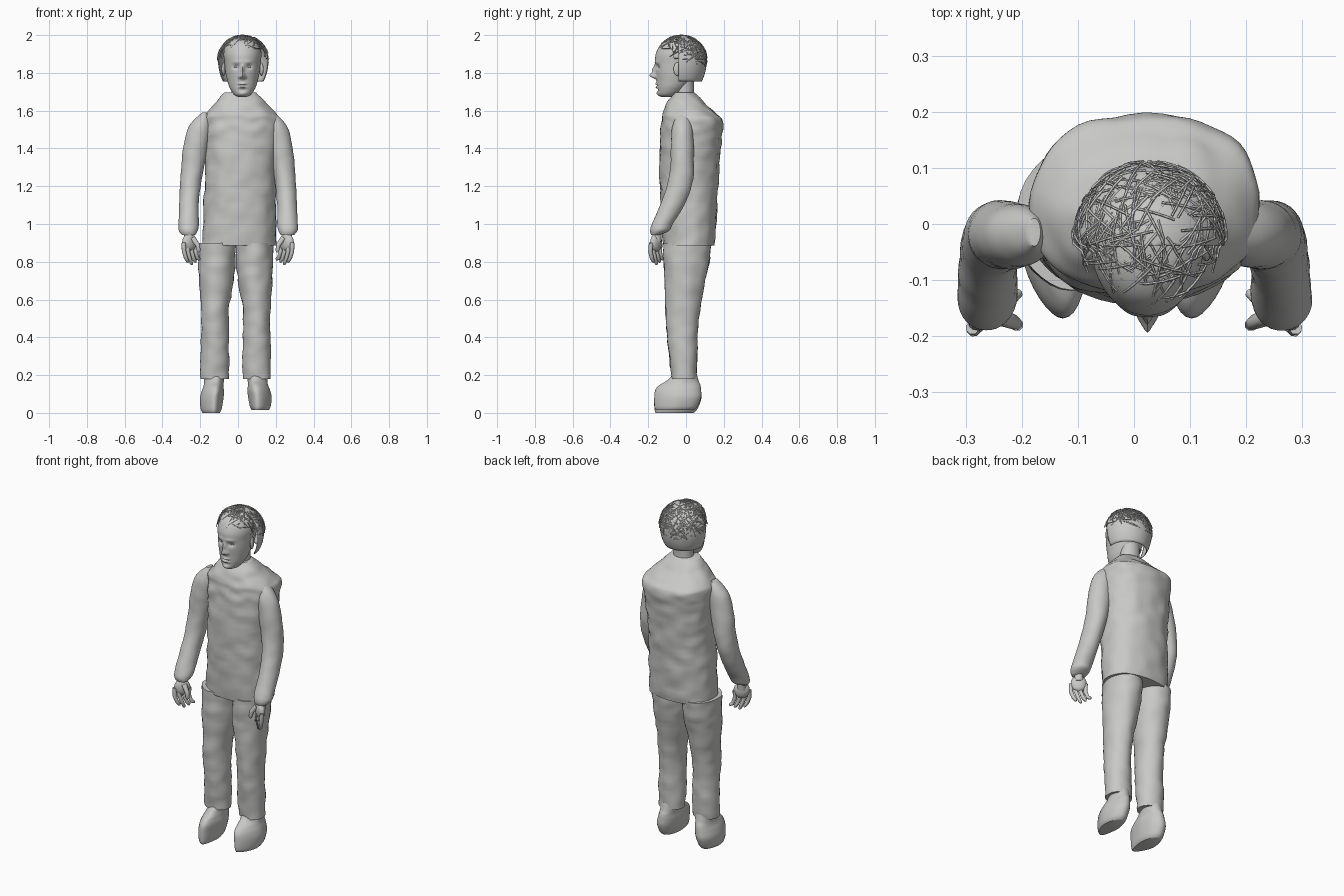
import bpy, bmesh, math, random
from mathutils import Vector, Matrix, noise

random.seed(4)
if "Cube" in bpy.data.objects:
    bpy.data.objects.remove(bpy.data.objects["Cube"], do_unlink=True)

grey = bpy.data.materials.new("plain grey")
grey.use_nodes = True
tone = (0.58, 0.58, 0.57, 1)
grey.diffuse_color = tone
grey.node_tree.nodes["Principled BSDF"].inputs["Base Color"].default_value = tone


def finish(bm, name, angle=50):
    bmesh.ops.recalc_face_normals(bm, faces=bm.faces)
    mesh = bpy.data.meshes.new(name)
    bm.to_mesh(mesh)
    bm.free()
    mesh.materials.append(grey)
    ob = bpy.data.objects.new(name, mesh)
    bpy.context.collection.objects.link(ob)
    bpy.ops.object.select_all(action='DESELECT')
    ob.select_set(True)
    bpy.context.view_layer.objects.active = ob
    bpy.ops.object.shade_smooth_by_angle(angle=math.radians(angle))
    return ob


def smooth_rows(rows, steps):
    """Catmull-Rom interpolation between profile rows."""
    out = []
    for i in range(len(rows) - 1):
        a, b, c, d = (rows[min(max(i + k, 0), len(rows) - 1)] for k in (-1, 0, 1, 2))
        for s in range(steps):
            t = s / steps
            out.append([q + t / 2 * (r - p + t * (2 * p - 5 * q + 4 * r - w + t * (3 * (q - r) + w - p)))
                        for p, q, r, w in zip(a, b, c, d)])
    return out + [list(rows[-1])]


def loft(name, rows, side=1, dx=0, segs=32, steps=5, power=2, rough=0, shape=None):
    """Stack rounded sections; each row is height, x, half width, front y, back y."""
    bm = bmesh.new()
    rings = []
    for z, x, hw, front, back in smooth_rows(rows, steps):
        ring = []
        for k in range(segs):
            a = math.tau * k / segs
            c, s = math.cos(a), math.sin(a)
            p = Vector((side * x + dx + hw * math.copysign(abs(c) ** (2 / power), c),
                        (front + back) / 2 + (back - front) / 2 * math.copysign(abs(s) ** (2 / power), s), z))
            if rough:
                n = noise.noise(Vector((p.x * 14, p.y * 14, p.z * 20)))
                p += Vector((c, s, 0)) * n * rough
            if shape:
                p = shape(p, s)
            ring.append(bm.verts.new(p))
        rings.append(ring)
    for lo, hi in zip(rings, rings[1:]):
        for k in range(segs):
            n = (k + 1) % segs
            bm.faces.new((lo[k], lo[n], hi[n], hi[k]))
    bm.faces.new(rings[0])
    bm.faces.new(rings[-1])
    return finish(bm, name)


def ellipsoid(name, centre, radii, turn=0):
    bm = bmesh.new()
    bmesh.ops.create_uvsphere(bm, u_segments=20, v_segments=12, radius=1)
    bm.transform(Matrix.Translation(centre) @ Matrix.Rotation(turn, 4, 'Z') @ Matrix.Diagonal((*radii, 1)))
    return finish(bm, name)


def tube(name, points, radii):
    """Tapered finger along a path."""
    curve = bpy.data.curves.new(name, 'CURVE')
    curve.dimensions = '3D'
    curve.bevel_depth = 1
    curve.bevel_resolution = 2
    curve.use_fill_caps = True
    sp = curve.splines.new('POLY')
    sp.points.add(len(points) - 1)
    for q, co, r in zip(sp.points, points, radii):
        q.co, q.radius = (*co, 1), r
    sp.use_smooth = True
    curve.materials.append(grey)
    bpy.context.collection.objects.link(bpy.data.objects.new(name, curve))


# Torso
loft("torso", [(.885, .005, .197, -.12, .15), (1.1, .01, .19, -.135, .165), (1.3, .015, .19, -.14, .175),
               (1.48, .02, .2, -.135, .19), (1.55, .02, .203, -.128, .195), (1.585, .018, .185, -.122, .16),
               (1.64, .015, .135, -.1, .1), (1.695, .012, .085, -.07, .045)],
     segs=56, steps=8, power=2.3, rough=.009)

arm = [(.943, .262, .036, -.185, -.135), (.965, .264, .05, -.19, -.09), (1.0, .262, .054, -.18, -.07),
       (1.1, .26, .052, -.137, -.01), (1.2, .253, .055, -.1, .03), (1.3, .24, .06, -.083, .042),
       (1.4, .225, .065, -.08, .04), (1.5, .205, .062, -.075, .035), (1.55, .19, .045, -.06, .025),
       (1.59, .178, .012, -.04, .01)]
leg = [(.18, .112, .075, -.075, .055), (.3, .11, .075, -.09, .06), (.42, .11, .073, -.1, .06),
       (.55, .11, .074, -.108, .075), (.7, .102, .092, -.112, .1), (.8, .1, .098, -.118, .125),
       (.9, .1, .099, -.118, .135)]
shoe = [(.0, .13, .045, -.16, .04), (.02, .13, .055, -.167, .06), (.07, .128, .062, -.168, .08),
        (.11, .122, .06, -.163, .08), (.14, .118, .053, -.14, .076), (.165, .115, .052, -.1, .066),
        (.21, .113, .056, -.06, .055)]

for side, word in ((1, "left"), (-1, "right")):
    dx = -.012
    loft(word + "_arm", arm, side, rough=.003)
    loft(word + "_trouser_leg", leg, side, dx, rough=.007)

    # Shoes taper towards a toe that turns outward
    def toe(p, s, side=side):
        if s < 0:
            mid = side * .12 + dx
            p.x = mid + (p.x - mid) * (1 + .25 * s) - side * .012 * s * s
        if side > 0:
            p.z = .015 + p.z * .95
        return p
    loft(word + "_shoe", shoe, side, dx, shape=toe)

    # Hands: wrist, palm, four fingers and a thumb
    tube(word + "_wrist", [(side * .262, -.15, .97), (side * .26, -.155, .91)], (.025, .026))
    ellipsoid(word + "_palm", (side * .257, -.158, .902), (.044, .024, .048), side * -.6)
    for i in range(4):
        t = i / 3
        x, y = .288 - .06 * t, -.185 + .05 * t
        low = .79 + .012 * abs(i - 1)
        tube(f"{word}_finger_{i + 1}",
             [(side * x, y, .9), (side * (x - .002), y - .004, .855), (side * (x - .012), y + .004, .82),
              (side * (x - .022), y + .012, low), (side * (x - .024), y + .014, low - .006)],
             (.012, .012, .011, .009, .004))
    tube(word + "_thumb", [(side * .24, -.165, .925), (side * .214, -.175, .89), (side * .208, -.18, .86),
                           (side * .21, -.18, .85)], (.016, .013, .011, .005))

# Neck and head
mid = .024
loft("neck", [(1.64, .02, .065, -.065, .045), (1.7, .022, .056, -.06, .042), (1.8, mid, .058, -.065, .045)])

# Face relief: sideways offset, height, width, spread, depth
bumps = [(0, 1.785, .012, .014, -.033), (0, 1.815, .008, .022, -.018), (.014, 1.778, .007, .008, -.012),
         (.034, 1.832, .016, .012, .013), (.03, 1.858, .024, .008, -.005), (0, 1.742, .02, .006, -.009),
         (0, 1.724, .018, .006, -.009), (0, 1.733, .026, .003, .006), (0, 1.71, .02, .008, .005),
         (0, 1.69, .02, .01, -.006)]


def face(p, s):
    if s < 0:
        for bx, bz, w, h, depth in bumps:
            for m in ((1, -1) if bx else (1,)):
                p.y += depth * math.exp(-((p.x - mid - m * bx) / w) ** 2 - ((p.z - bz) / h) ** 2)
    return p


loft("head", [(1.672, mid, .02, -.13, -.085), (1.685, mid, .045, -.148, -.04), (1.72, mid, .068, -.153, 0),
              (1.76, mid, .081, -.156, .035), (1.8, mid, .09, -.16, .06), (1.85, mid, .095, -.163, .08),
              (1.9, mid, .1, -.16, .09), (1.95, mid, .09, -.135, .08), (1.98, mid, .06, -.095, .045),
              (1.993, mid, .02, -.045, 0)],
     segs=96, steps=8, shape=face)

for m, word in ((1, "left"), (-1, "right")):
    ellipsoid(word + "_eye", (mid + m * .034, -.134, 1.832), (.014, .012, .007))
    ellipsoid(word + "_ear", (mid + m * .1, -.045, 1.82), (.01, .022, .036), m * .3)

# Hair: an open shell over the back of the head
hair_centre = Vector((.028, -.025, 1.868))


def hair_point(d, grow=1.0):
    width = .134 if d.y > -.1 else .122
    return hair_centre + Vector((d.x * width, d.y * .135, d.z * (.13 if d.z > 0 else .19))) * grow


bm = bmesh.new()
bmesh.ops.create_uvsphere(bm, u_segments=40, v_segments=28, radius=1)
for cut, normal in (((0, -.1, 0), (0, -1, 0)), ((0, 0, -.6), (0, 0, -1))):
    bmesh.ops.bisect_plane(bm, geom=bm.verts[:] + bm.edges[:] + bm.faces[:], plane_co=cut, plane_no=normal,
                           clear_outer=True)
for v in bm.verts:
    v.co = hair_point(Vector((v.co.x, max(v.co.y, -.0999), v.co.z)))
shell = finish(bm, "back_hair_shell")
solid = shell.modifiers.new("thickness", 'SOLIDIFY')
solid.thickness = .005

# Loose crossing strands over the crown, temples and back
strands = bpy.data.curves.new("hair_strands", 'CURVE')
strands.dimensions = '3D'
strands.bevel_depth = .0022
strands.bevel_resolution = 0
while len(strands.splines) < 230:
    d = Vector([random.gauss(0, 1) for _ in range(3)]).normalized()
    axis = d.cross(Vector([random.gauss(0, 1) for _ in range(3)])).normalized()
    path = [Matrix.Rotation(.12 * k, 3, axis) @ d for k in range(6)]
    if any(q.z < (.42 if q.y < -.45 else .05 if q.y < 0 else -.2) for q in path):
        continue
    sp = strands.splines.new('POLY')
    sp.points.add(len(path) - 1)
    lift = random.uniform(.99, 1.03)
    for pt, q in zip(sp.points, path):
        pt.co = (*hair_point(q, lift), 1)
strands.materials.append(grey)
bpy.context.collection.objects.link(bpy.data.objects.new("hair_strands", strands))
